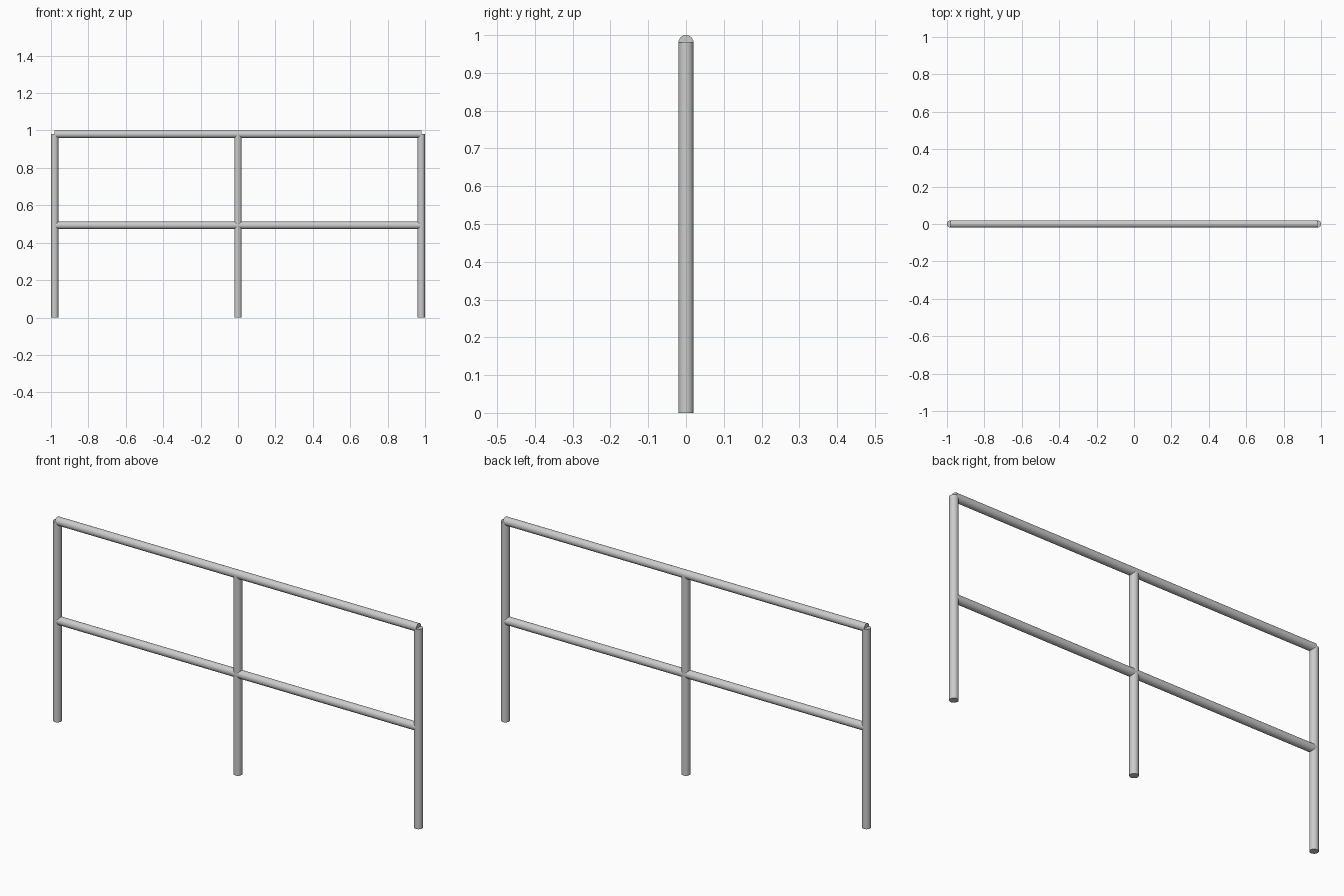
import bpy
import math

if "Cube" in bpy.data.objects:
    bpy.data.objects.remove(bpy.data.objects["Cube"])

RADIUS = 0.02
HALF = 0.98      # distance from centre to the end posts
TOP = 0.98       # height of post tops and top rail axis
MID = 0.493      # height of middle rail axis


def tube(name, length, location, rotation=(0, 0, 0)):
    bpy.ops.mesh.primitive_cylinder_add(
        vertices=32, radius=RADIUS, depth=length,
        location=location, rotation=rotation)
    obj = bpy.context.object
    obj.name = name
    bpy.ops.object.shade_smooth_by_angle(angle=math.radians(30))
    return obj


# Upright posts
for name, x in (("left_post", -HALF), ("middle_post", 0), ("right_post", HALF)):
    tube(name, TOP, (x, 0, TOP / 2))

# Horizontal rails, running between the axes of the end posts
for name, z in (("top_rail", TOP), ("middle_rail", MID)):
    tube(name, 2 * HALF, (0, 0, z), (0, math.pi / 2, 0))
